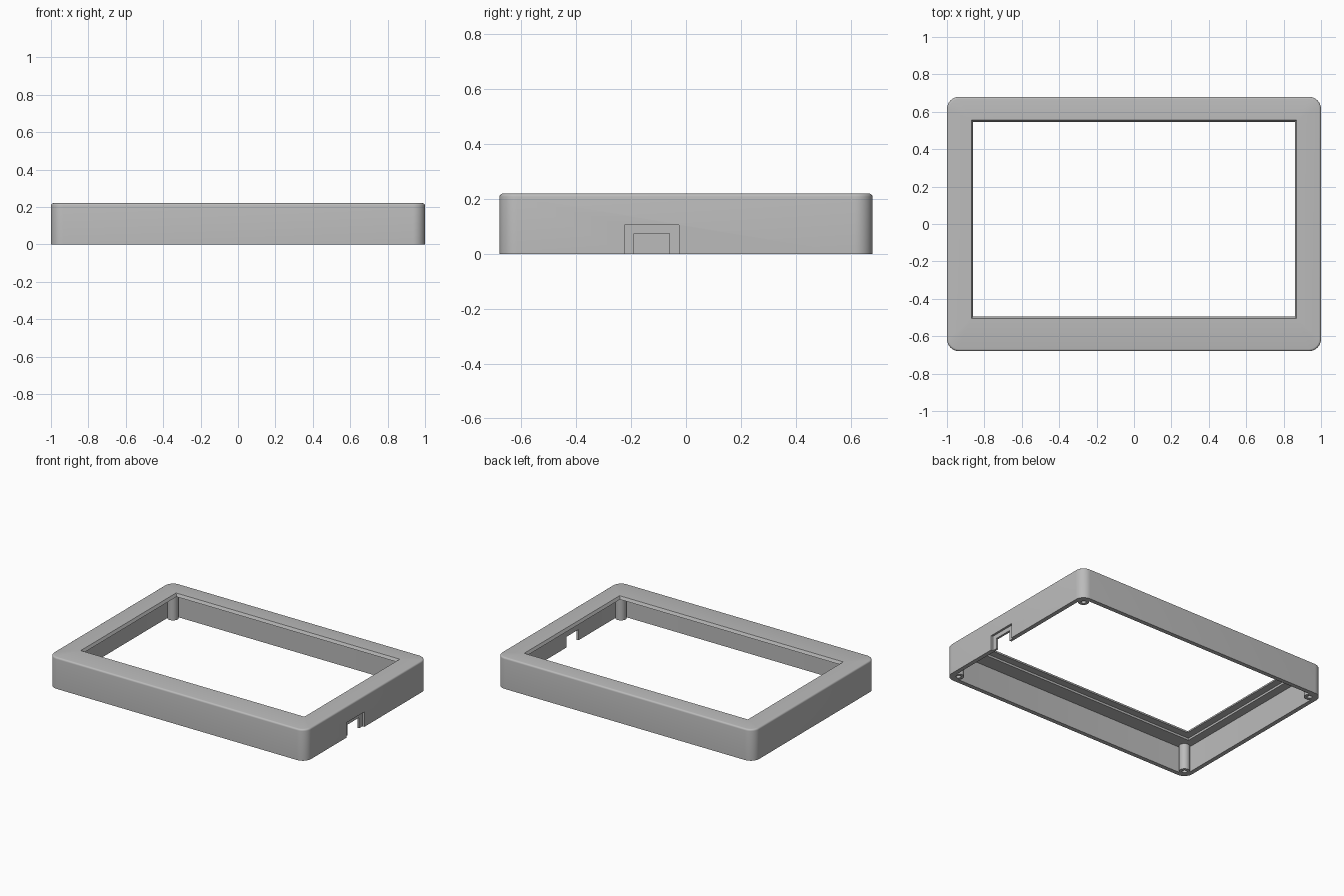
import bpy, bmesh, math

cube = bpy.data.objects.get("Cube")
if cube:
    bpy.data.objects.remove(cube, do_unlink=True)

grey = bpy.data.materials.new("plain grey")
grey.use_nodes = True
COLOUR = (0.5, 0.5, 0.5, 1)
grey.diffuse_color = COLOUR
grey.node_tree.nodes["Principled BSDF"].inputs["Base Color"].default_value = COLOUR

HX, HY, TOP, WALL, RADIUS = 1.0, 0.68, 0.22, 0.03, 0.065
FILLET, PLATE_Z, RECESS_Z = 0.012, 0.185, 0.2
SEGS = 10


def make_object(name, bm):
    bmesh.ops.recalc_face_normals(bm, faces=bm.faces)
    mesh = bpy.data.meshes.new(name)
    bm.to_mesh(mesh)
    bm.free()
    mesh.materials.append(grey)
    obj = bpy.data.objects.new(name, mesh)
    bpy.context.collection.objects.link(obj)
    return obj


def smooth(obj):
    bpy.ops.object.select_all(action="DESELECT")
    obj.select_set(True)
    bpy.context.view_layer.objects.active = obj
    bpy.ops.object.shade_smooth_by_angle(angle=math.radians(35))


def rounded_loop(bm, hx, hy, r, z, cy=0.0):
    """Ring of vertices around a rounded rectangle."""
    ring = []
    for k, (sx, sy) in enumerate([(1, 1), (-1, 1), (-1, -1), (1, -1)]):
        for i in range(SEGS + 1):
            a = (k + i / SEGS) * math.pi / 2
            ring.append(bm.verts.new((sx * (hx - r) + r * math.cos(a),
                                      cy + sy * (hy - r) + r * math.sin(a), z)))
    return ring


def stack(name, sections):
    """Closed ring-shaped solid skinned through the sections in turn."""
    bm = bmesh.new()
    rings = [rounded_loop(bm, *s) for s in sections]
    for a, b in zip(rings, rings[1:] + rings[:1]):
        for i in range(len(a)):
            j = (i + 1) % len(a)
            bm.faces.new((a[i], a[j], b[j], b[i]))
    bmesh.ops.remove_doubles(bm, verts=bm.verts, dist=1e-5)
    return make_object(name, bm)


def cutter(name, x0, x1, y0, y1, z1):
    bm = bmesh.new()
    bmesh.ops.create_cube(bm, size=1)
    for v in bm.verts:
        v.co = (x1 if v.co.x > 0 else x0, y1 if v.co.y > 0 else y0,
                z1 if v.co.z > 0 else -0.1)
    obj = make_object(name, bm)
    obj.hide_render = True
    obj.hide_set(True)
    return obj


# Frame shell: outer wall, top fillet, tapered window, underside recess, inner wall
sections = [(HX, HY, RADIUS, 0)]
for i in range(5):
    a = i / 4 * math.pi / 2
    inset = FILLET * (1 - math.cos(a))
    sections.append((HX - inset, HY - inset, RADIUS - inset,
                     TOP - FILLET + FILLET * math.sin(a)))
WIN_Y = 0.025
sections += [
    (0.87, 0.53, 0, TOP, WIN_Y),
    (0.86, 0.52, 0, RECESS_Z, WIN_Y),
    (0.91, 0.57, 0, RECESS_Z, WIN_Y),
    (0.91, 0.57, 0, PLATE_Z, WIN_Y),
    (HX - WALL, HY - WALL, RADIUS - WALL, PLATE_Z),
    (HX - WALL, HY - WALL, RADIUS - WALL, 0),
]
frame = stack("frame_shell", sections)

# Stepped cable notch in the wall at +x
for cut in (cutter("notch_recess_cutter", HX - WALL / 2, 1.1, -0.225, -0.025, 0.105),
            cutter("notch_opening_cutter", 0.93, 1.2, -0.19, -0.06, 0.075)):
    mod = frame.modifiers.new("notch", "BOOLEAN")
    mod.operation = "DIFFERENCE"
    mod.solver = "EXACT"
    mod.object = cut
    bpy.context.view_layer.objects.active = frame
    bpy.ops.object.modifier_apply(modifier=mod.name)
    bpy.data.objects.remove(cut, do_unlink=True)
smooth(frame)


# Hollow screw posts in the four corners
def screw_post(name, x, y, outer=0.036, inner=0.016, n=24):
    bm = bmesh.new()
    rings = []
    for r, z in ((outer, PLATE_Z), (outer, 0), (inner, 0), (inner, PLATE_Z)):
        rings.append([bm.verts.new((x + r * math.cos(t * math.tau / n),
                                    y + r * math.sin(t * math.tau / n), z))
                      for t in range(n)])
    for a, b in zip(rings, rings[1:]):
        for i in range(n):
            j = (i + 1) % n
            bm.faces.new((a[i], a[j], b[j], b[i]))
    smooth(make_object(name, bm))


for sx, side in ((1, "left"), (-1, "right")):
    for sy, end in ((1, "back"), (-1, "front")):
        screw_post(f"screw_post_{end}_{side}", sx * (HX - 0.06), sy * (HY - 0.06))
